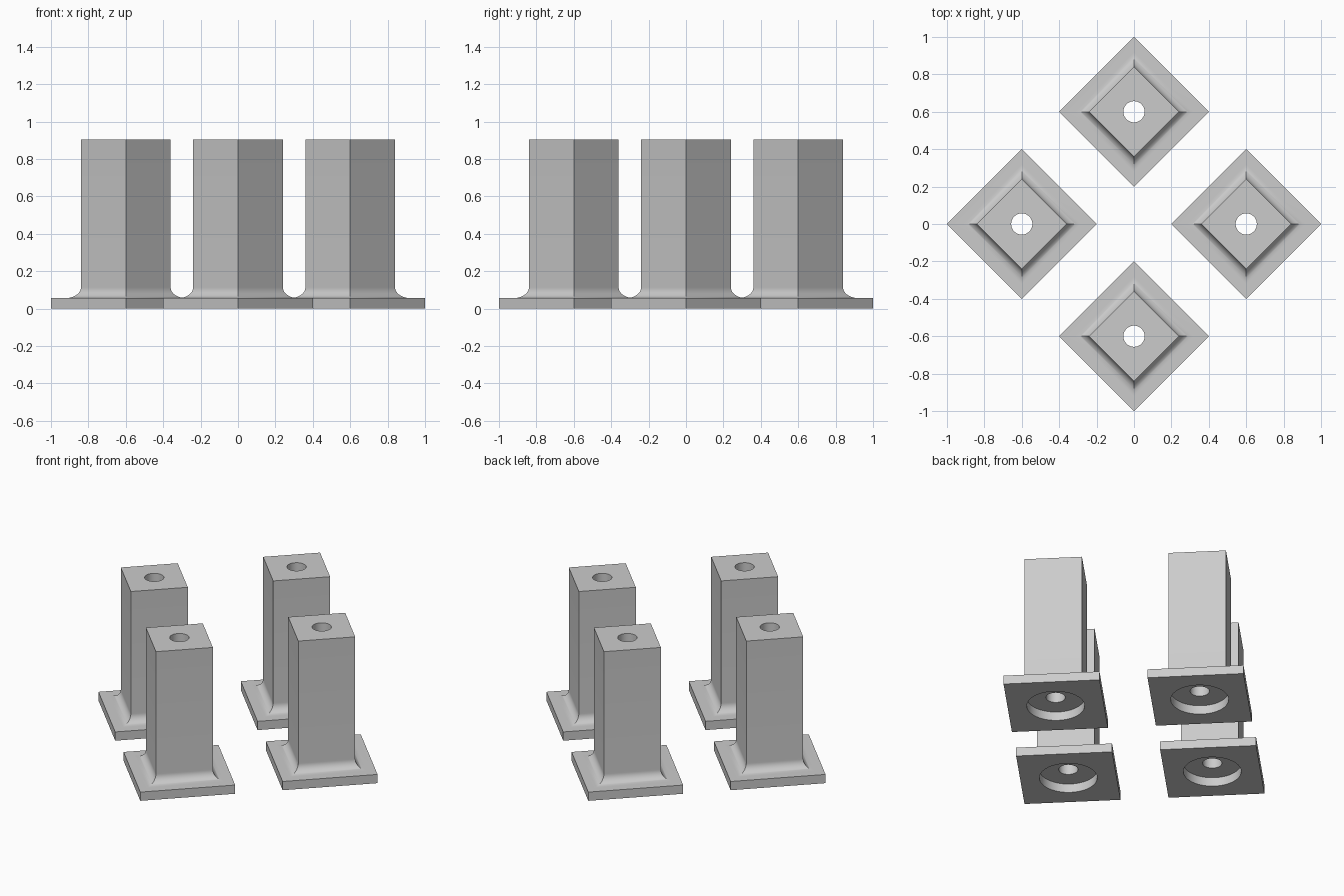
import bpy
import bmesh
import math

default = bpy.data.objects.get("Cube")
if default:
    bpy.data.objects.remove(default, do_unlink=True)

# Dimensions: half diagonals for the square parts, radii for the round ones
PLATE, POST = 0.4, 0.24
HEIGHT, THICK = 0.905, 0.0566
HOLE, RECESS = 0.0566, 0.17
FILLET = THICK
FILLET_STEPS, ROUND = 12, 64

grey = bpy.data.materials.new("plain grey")
grey.use_nodes = True
colour = (0.6, 0.6, 0.6, 1)
grey.diffuse_color = colour
grey.node_tree.nodes["Principled BSDF"].inputs["Base Color"].default_value = colour


def ring(bm, radius, z, sides):
    """Closed ring of edges; four sides give a square standing on its corner."""
    angles = [math.tau * i / sides for i in range(sides)]
    verts = [bm.verts.new((radius * math.cos(a), radius * math.sin(a), z)) for a in angles]
    return verts, [bm.edges.new((verts[i - 1], verts[i])) for i in range(sides)]


def skin(bm, lower, upper, smooth=False):
    """Quads between two rings with equal sides."""
    a, b = lower[0], upper[0]
    for i in range(len(a)):
        face = bm.faces.new((a[i - 1], a[i], b[i], b[i - 1]))
        face.smooth = smooth


def pierced_cap(bm, outer, inner):
    """Flat square face with a round opening."""
    bmesh.ops.triangle_fill(bm, edges=outer[1] + inner[1], use_beauty=True)


def post_mesh():
    bm = bmesh.new()
    # Foot plate
    foot = ring(bm, PLATE, 0, 4)
    rim = ring(bm, PLATE, THICK, 4)
    skin(bm, foot, rim)
    # Concave fillet, mitred at the post corners
    previous = rim
    for i in range(FILLET_STEPS + 1):
        a = math.pi / 2 * i / FILLET_STEPS
        spread = math.sqrt(2) * FILLET * (1 - math.sin(a))
        step = ring(bm, POST + spread, THICK + FILLET * (1 - math.cos(a)), 4)
        skin(bm, previous, step, smooth=i > 0)
        previous = step
    # Square shaft
    top = ring(bm, POST, HEIGHT, 4)
    skin(bm, previous, top)
    # Through hole, widened to a round recess underneath
    mouth = ring(bm, HOLE, HEIGHT, ROUND)
    hole_end = ring(bm, HOLE, THICK, ROUND)
    recess_top = ring(bm, RECESS, THICK, ROUND)
    recess_rim = ring(bm, RECESS, 0, ROUND)
    skin(bm, mouth, hole_end, smooth=True)
    skin(bm, hole_end, recess_top)
    skin(bm, recess_top, recess_rim, smooth=True)
    pierced_cap(bm, top, mouth)
    pierced_cap(bm, foot, recess_rim)
    bmesh.ops.recalc_face_normals(bm, faces=bm.faces)
    mesh = bpy.data.meshes.new("post")
    bm.to_mesh(mesh)
    bm.free()
    mesh.set_sharp_from_angle(angle=math.radians(30))
    mesh.materials.append(grey)
    return mesh


# Four identical posts around the centre
shared = post_mesh()
places = {"left_post": (0.6, 0), "right_post": (-0.6, 0),
          "front_post": (0, -0.6), "back_post": (0, 0.6)}
for name, (x, y) in places.items():
    post = bpy.data.objects.new(name, shared)
    post.location = (x, y, 0)
    bpy.context.collection.objects.link(post)
